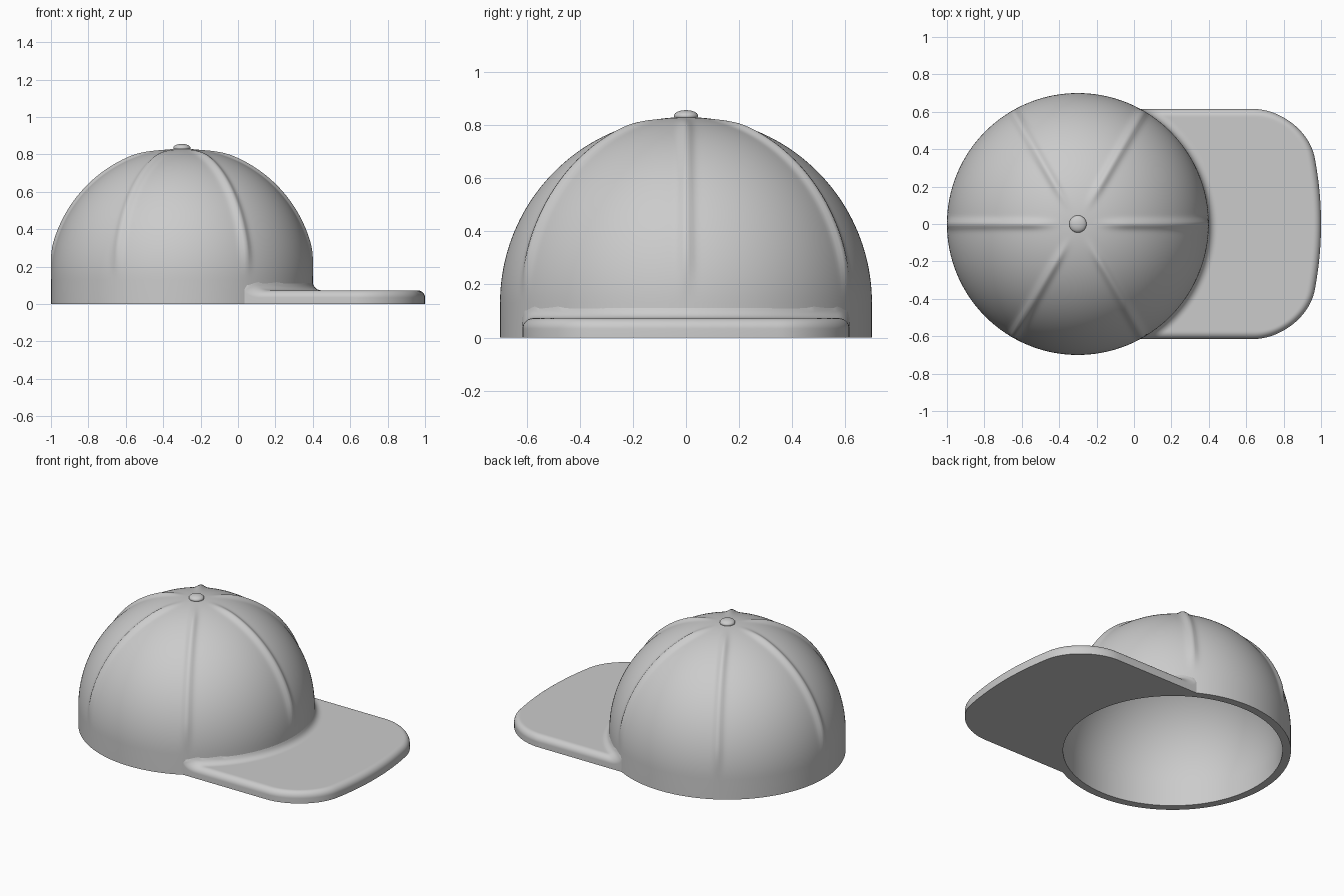
import bpy, bmesh, math

cube = bpy.data.objects.get("Cube")
if cube:
    bpy.data.objects.remove(cube)

CENTER_X, RADIUS, INNER, BAND = -0.3, 0.7, 0.65, 0.13
BRIM_TOP, EDGE, FILLET = 0.073, 0.04, 0.045
HALF_WIDTH, CORNER, BULGE = 0.615, 0.26, 0.27

grey = bpy.data.materials.new("cap grey")
grey.use_nodes = True
grey.diffuse_color = (0.6, 0.6, 0.6, 1)
grey.node_tree.nodes["Principled BSDF"].inputs["Base Color"].default_value = (0.6, 0.6, 0.6, 1)


def finish(bm, name):
    bmesh.ops.remove_doubles(bm, verts=bm.verts, dist=1e-5)
    bmesh.ops.recalc_face_normals(bm, faces=bm.faces)
    mesh = bpy.data.meshes.new(name)
    bm.to_mesh(mesh)
    bm.free()
    mesh.materials.append(grey)
    ob = bpy.data.objects.new(name, mesh)
    bpy.context.collection.objects.link(ob)
    bpy.ops.object.select_all(action='DESELECT')
    ob.select_set(True)
    bpy.context.view_layer.objects.active = ob
    bpy.ops.object.shade_smooth_by_angle(angle=math.radians(40))
    return ob


def smooth(t):
    t = min(max(t, 0), 1)
    return t * t * (3 - 2 * t)


def round_off(distance, radius):
    """Drop of a quarter circle: radius at distance 0, nothing past radius."""
    gap = radius - min(max(distance, 0), radius)
    return radius - math.sqrt(radius * radius - gap * gap)


def quads(bm, grid):
    for a, b in zip(grid, grid[1:]):
        for i in range(len(a) - 1):
            bm.faces.new((a[i], a[i + 1], b[i + 1], b[i]))


# Crown: hollow dome on a short straight band, six raised seams outside
def seam_height(r, z, angle):
    step = math.pi / 3
    off = (angle + step / 2) % step - step / 2
    across = r * math.sin(off) / 0.024
    fade = smooth((r - 0.07) / 0.2) * smooth((z - 0.13) / 0.2)
    return 0.016 * fade * math.exp(-across * across)


def crown():
    bm = bmesh.new()
    rows, segments = 44, 288
    arc = [i / rows * math.pi / 2 for i in range(rows + 1)]
    profile = [(RADIUS, 0, 0, False)]
    profile += [(RADIUS, BAND, a, True) for a in arc]
    profile += [(INNER, BAND, a, False) for a in reversed(arc)]
    profile += [(INNER, 0, 0, False), (RADIUS, 0, 0, False)]
    grid = []
    for size, base, tilt, seamed in profile:
        ring = []
        for k in range(segments):
            turn = 2 * math.pi * k / segments
            s = size
            if seamed:
                s += seam_height(size * math.cos(tilt), base + size * math.sin(tilt), turn)
            r = s * math.cos(tilt)
            ring.append(bm.verts.new((CENTER_X + r * math.cos(turn), r * math.sin(turn),
                                      base + s * math.sin(tilt))))
        grid.append(ring + ring[:1])
    quads(bm, grid)
    return finish(bm, "crown")


# Brim: flat slab with a bowed front, rounded rim and a fillet up to the crown
def front_x(y):
    over = max(abs(y) - (HALF_WIDTH - CORNER), 0)
    return 1 - CORNER + math.sqrt(max(CORNER ** 2 - over ** 2, 0)) - BULGE * y * y


def rim_distance(x, y):
    u = x + BULGE * y * y - (1 - CORNER)
    v = abs(y) - (HALF_WIDTH - CORNER)
    outside = math.hypot(max(u, 0), max(v, 0))
    return CORNER - outside - min(max(u, v), 0)


def brim():
    bm = bmesh.new()
    columns, steps = 80, 64
    top, bottom = [], []
    for j in range(columns + 1):
        y = -HALF_WIDTH * math.cos(math.pi * j / columns)
        start = CENTER_X + math.sqrt((RADIUS - 0.02) ** 2 - y * y)
        end = front_x(y)
        upper, lower = [], []
        for i in range(steps + 1):
            x = start + (end - start) * (1 - math.cos(math.pi * i / steps)) / 2
            gap = math.hypot(x - CENTER_X, y) - RADIUS
            z = BRIM_TOP - round_off(rim_distance(x, y), EDGE) + round_off(gap, FILLET)
            upper.append(bm.verts.new((x, y, z)))
            lower.append(bm.verts.new((x, y, 0)))
        top.append(upper)
        bottom.append(lower)
    quads(bm, top)
    quads(bm, bottom)
    for pick in (lambda g: g[0], lambda g: g[-1],
                 lambda g: [c[0] for c in g], lambda g: [c[-1] for c in g]):
        quads(bm, [pick(top), pick(bottom)])
    return finish(bm, "brim")


# Button: flattened ball on the crown's top
def button():
    bm = bmesh.new()
    bmesh.ops.create_uvsphere(bm, u_segments=40, v_segments=20, radius=1)
    bmesh.ops.scale(bm, vec=(0.046, 0.046, 0.022), verts=bm.verts)
    bmesh.ops.translate(bm, vec=(CENTER_X, 0, 0.834), verts=bm.verts)
    return finish(bm, "top_button")


crown()
brim()
button()
